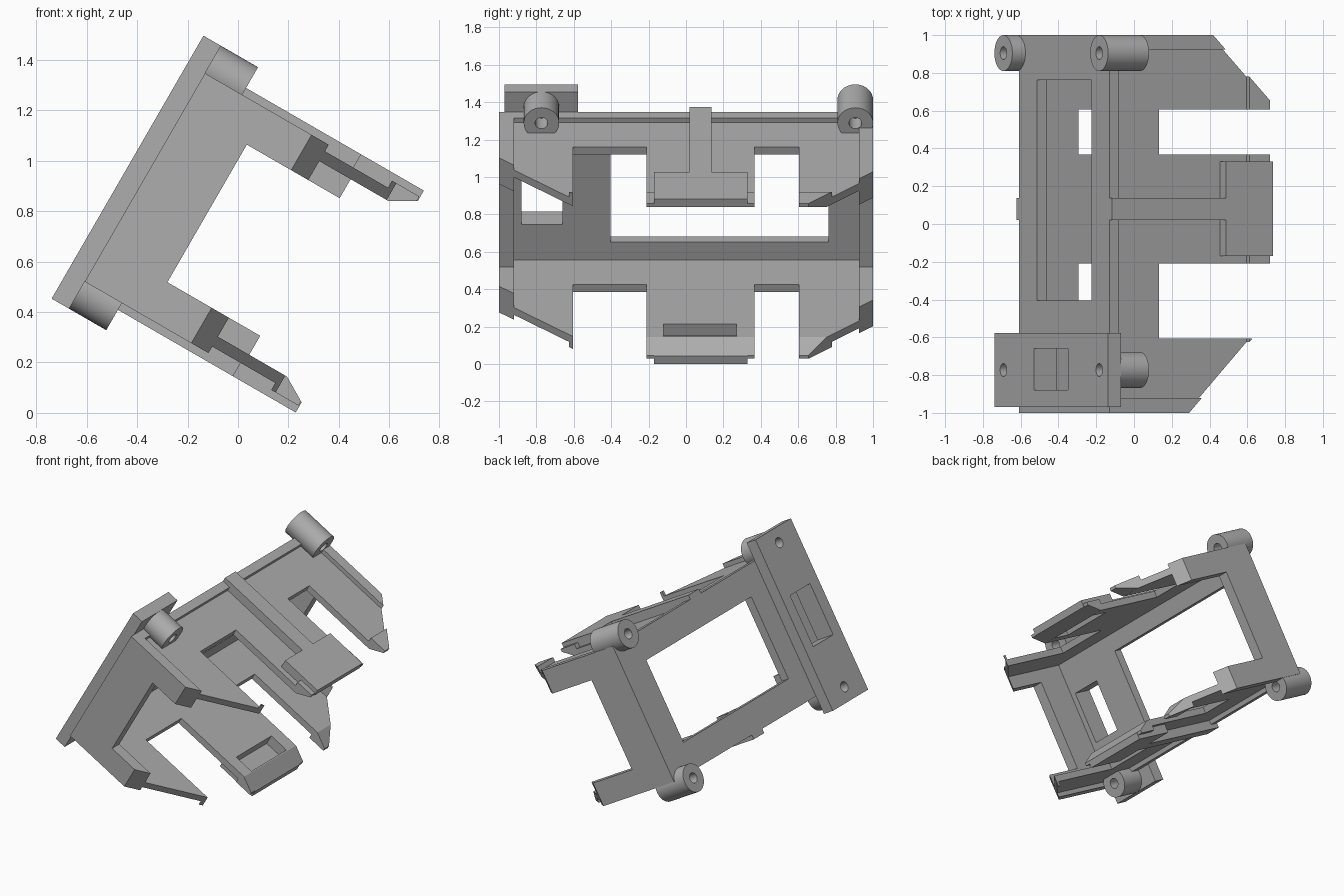
import bpy, bmesh
from math import radians
from mathutils import Matrix, Vector

cube = bpy.data.objects.get("Cube")
if cube:
    bpy.data.objects.remove(cube)

grey = bpy.data.materials.new("plain_grey")
grey.use_nodes = True
grey.diffuse_color = (0.42, 0.42, 0.42, 1)
grey.node_tree.nodes["Principled BSDF"].inputs["Base Color"].default_value = (0.42, 0.42, 0.42, 1)

# Local frame: x = arm depth, y = length, z = height across the two arms
TILT = Matrix.Translation((-0.739, 0, 0.453)) @ Matrix.Rotation(radians(30), 4, 'Y')
HEIGHT = 1.202


def finish(name, bm, helper=False):
    bmesh.ops.recalc_face_normals(bm, faces=bm.faces)
    bm.transform(TILT)
    mesh = bpy.data.meshes.new(name)
    bm.to_mesh(mesh)
    bm.free()
    mesh.materials.append(grey)
    obj = bpy.data.objects.new(name, mesh)
    bpy.context.collection.objects.link(obj)
    if helper:
        obj.hide_render = True
        obj.hide_set(True)
        obj.display_type = 'WIRE'
    return obj


def prism(name, profile, y0, y1, cuts=(), flip=False, helper=False):
    """Extrude a (depth, height) profile along y, then trim it with planes."""
    bm = bmesh.new()
    face = bm.faces.new([bm.verts.new((d, y0, HEIGHT - h if flip else h)) for d, h in profile])
    ext = bmesh.ops.extrude_face_region(bm, geom=[face])
    new = [v for v in ext["geom"] if isinstance(v, bmesh.types.BMVert)]
    bmesh.ops.translate(bm, vec=(0, y1 - y0, 0), verts=new)
    for point, normal in cuts:
        res = bmesh.ops.bisect_plane(bm, geom=bm.verts[:] + bm.edges[:] + bm.faces[:],
                                     plane_co=point, plane_no=normal, clear_outer=True)
        rim = [e for e in res["geom_cut"] if isinstance(e, bmesh.types.BMEdge)]
        bmesh.ops.holes_fill(bm, edges=rim, sides=0)
    return finish(name, bm, helper)


def rect(d0, d1, h0, h1):
    return [(d0, h0), (d1, h0), (d1, h1), (d0, h1)]


def tube(name, d0, d1, y, h, r, bore=0, helper=False):
    """Cylinder along the depth axis, with an optional bore."""
    bm = bmesh.new()
    n = 40
    section = [(d0, r), (d1, r)] + ([(d1, bore), (d0, bore)] if bore else [])
    rings = []
    for i in range(n):
        turn = Matrix.Rotation(radians(360 * i / n), 3, 'X')
        rings.append([bm.verts.new(Vector((0, y, h)) + turn @ Vector((d, 0, q))) for d, q in section])
    m = len(section)
    for i in range(n):
        a, b = rings[i], rings[(i + 1) % n]
        for j in range(m if bore else 1):
            k = (j + 1) % m
            bm.faces.new((a[j], a[k], b[k], b[j]))
    if not bore:
        for j in range(2):
            bm.faces.new([ring[j] for ring in rings])
    return finish(name, bm, helper)


def subtract(obj, *cutters):
    for cutter in cutters:
        mod = obj.modifiers.new("cut", 'BOOLEAN')
        mod.operation = 'DIFFERENCE'
        mod.solver = 'EXACT'
        mod.object = cutter


# Diagonal trims at the two ends of the arms
front_trim = ((0.568, -1, 0), (1, -0.98, 0))
rear_trim = ((0.715, 1, 0), (1, 1, 0))

# C-shaped end walls
c_shape = [(0.08, 0.124), (0.95, 0.124), (0.95, 0.286), (0.365, 0.286),
           (0.365, 0.916), (0.95, 0.916), (0.95, 1.078), (0.08, 1.078)]
prism("front_end_wall", c_shape, -1, -0.92, [front_trim])
prism("rear_end_wall", c_shape, 0.925, 1, [rear_trim])

# Back plate with window, and mounting strap with slot and screw holes
back = prism("back_plate", rect(0.08, 0.14, 0.124, 1.078), -0.92, 0.925)
strap = prism("mounting_strap", rect(0, 0.08, 0, 1.204), -0.97, -0.577)
window = prism("window_cutter", rect(0.02, 0.2, 0.312, 0.89), -0.405, 0.762, helper=True)
slot = prism("slot_cutter", rect(-0.05, 0.2, 0.42, 0.78), -0.88, -0.66, helper=True)
subtract(back, window, slot)
subtract(strap, slot)

# Screw bosses on both sides
bosses = []
for side, h in (("lower", 0.095), ("upper", 1.109)):
    hole = tube(side + "_hole_cutter", -0.05, 0.2, -0.773, h, 0.034, helper=True)
    subtract(strap, hole)
    bosses.append(tube(side + "_front_boss", 0.08, 0.25, -0.773, h, 0.095, 0.034))
    bosses.append(tube(side + "_rear_boss", 0, 0.25, 0.905, h, 0.095, 0.034))

# Arms: recessed web, three lipped fingers, and a raised T-shaped clip
finger = [(0.4, 1.003), (0.963, 1.003), (1.06, 1.06), (1.06, 1.08),
          (0.935, 1.08), (0.935, 1.048), (0.4, 1.048)]
clip = [(0.775, 1.04), (1.0, 1.04), (1.064, 1.061), (1.064, 1.109), (0.775, 1.109)]
for side, flip in (("upper", False), ("lower", True)):
    prism(side + "_arm_web", rect(0.14, 0.4, 1.003, 1.048), -0.92, 0.925, flip=flip)
    prism(side + "_front_finger", finger, -0.92, -0.605, [front_trim], flip)
    prism(side + "_rear_finger", finger, 0.605, 0.925, [rear_trim], flip)
    middle = prism(side + "_middle_finger", finger, -0.21, 0.367, flip=flip)
    head = prism(side + "_clip_head", clip, -0.17, 0.33, flip=flip)
    prism(side + "_clip_stem", rect(0.08, 0.78, 1.03, 1.109), 0.02, 0.137, flip=flip)
    pocket = prism(side + "_pocket_cutter", rect(0.82, 0.955, 0.97, 1.075), -0.12, 0.27,
                   flip=flip, helper=True)
    subtract(middle, pocket)
    subtract(head, pocket)

# Smooth the round bosses, keeping their rims sharp
bpy.ops.object.select_all(action='DESELECT')
for boss in bosses:
    boss.select_set(True)
bpy.context.view_layer.objects.active = bosses[0]
bpy.ops.object.shade_smooth_by_angle(angle=radians(30))
